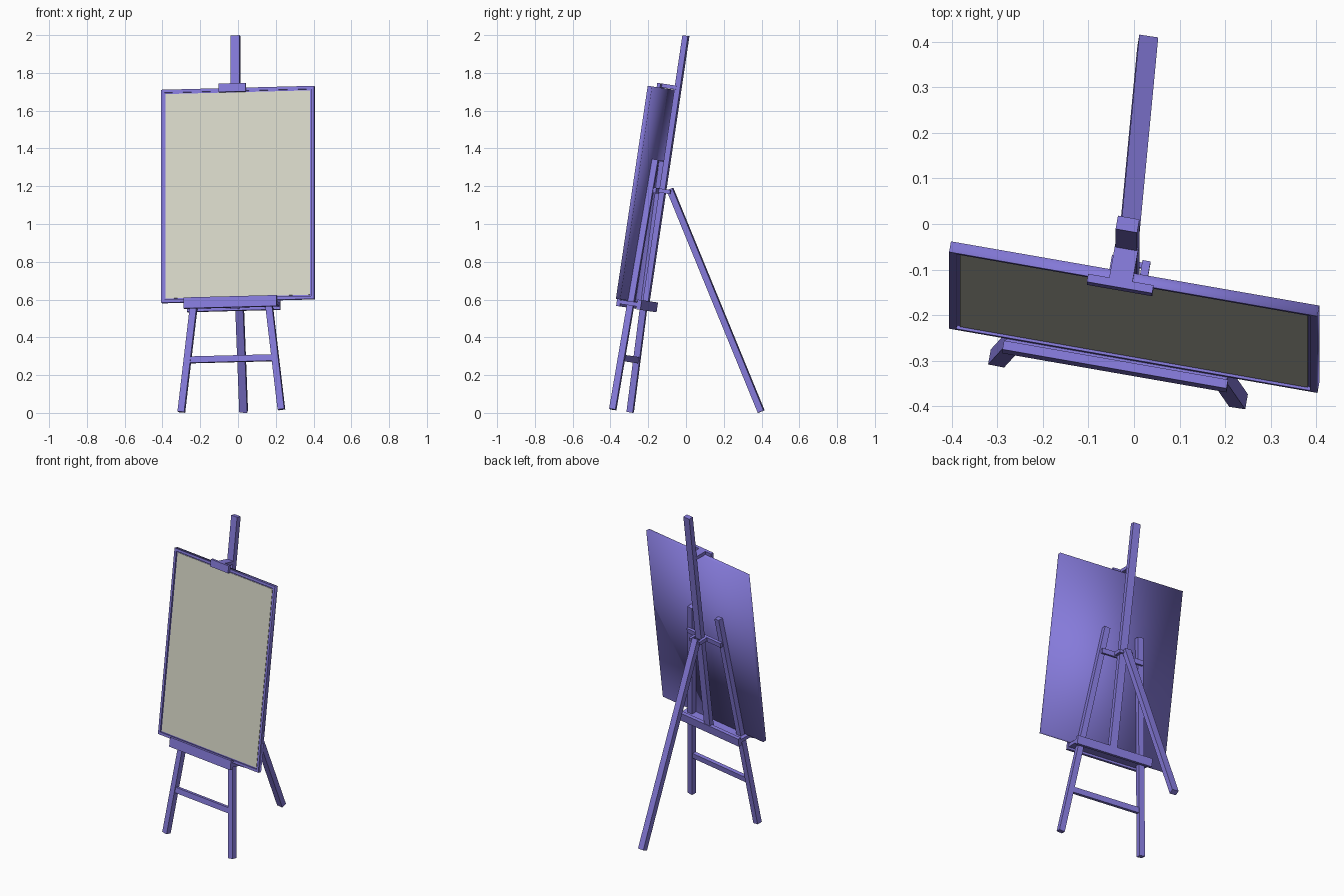
import bpy, bmesh
from math import radians
from mathutils import Matrix, Vector

if "Cube" in bpy.data.objects:
    bpy.data.objects.remove(bpy.data.objects["Cube"])

# Easel frame: turned 10 degrees, then leaned back
FRAME = (Matrix.Translation((-0.039, -0.346, 0.012))
         @ Matrix.Rotation(radians(-8.5), 4, 'X')
         @ Matrix.Rotation(radians(-10), 4, 'Z'))
CX = 0.016  # centre line of mast, clip and shelf


def material(name, rgb):
    m = bpy.data.materials.new(name)
    m.diffuse_color = (*rgb, 1)
    m.use_nodes = True
    m.node_tree.nodes["Principled BSDF"].inputs["Base Color"].default_value = m.diffuse_color
    return m


PURPLE = material("purple_wood", (0.235, 0.195, 0.70))
PALE = material("pale_canvas", (0.67, 0.67, 0.57))


def finish(name, bm, mat):
    me = bpy.data.meshes.new(name)
    bm.transform(FRAME)
    bmesh.ops.recalc_face_normals(bm, faces=bm.faces)
    bm.to_mesh(me)
    bm.free()
    me.materials.append(mat)
    ob = bpy.data.objects.new(name, me)
    bpy.context.collection.objects.link(ob)
    return ob


def box_mesh(lo, hi):
    lo, hi = Vector(lo), Vector(hi)
    bm = bmesh.new()
    bmesh.ops.create_cube(bm, size=1, matrix=Matrix.Translation((lo + hi) / 2)
                          @ Matrix.Diagonal((*(hi - lo), 1)))
    return bm


def box(name, lo, hi, mat=PURPLE):
    return finish(name, box_mesh(lo, hi), mat)


def beam(name, p, q, w, d):
    """Square-ended bar between two points of the easel frame."""
    p, q = Vector(p), Vector(q)
    z = (q - p).normalized()
    y = z.cross(Vector((1, 0, 0))).normalized()
    x = y.cross(z)
    rot = Matrix((x, y, z)).transposed().to_4x4()
    bm = bmesh.new()
    bmesh.ops.create_cube(bm, size=1, matrix=Matrix.Translation((p + q) / 2) @ rot
                          @ Matrix.Diagonal((w, d, (q - p).length, 1)))
    return finish(name, bm, PURPLE)


# Front legs, leaning towards each other
for side, s in (("left", -1), ("right", 1)):
    beam(f"front_leg_{side}", (0.003 + s * 0.269, 0.005, 0), (0.003 + s * 0.11, 0.005, 1.34), 0.036, 0.034)

# Mast
box("mast", (CX - 0.024, 0.037, 0.55), (CX + 0.024, 0.067, 2.014))

# Rear leg, given in world positions
inv = FRAME.inverted()
beam("rear_leg", inv @ Vector((0.030, 0.398, 0.007)), inv @ Vector((-0.016, -0.085, 1.185)), 0.042, 0.033)

# Cross bars between the front legs
box("lower_crossbar", (-0.235, -0.007, 0.261), (0.24, 0.017, 0.295))
box("upper_crossbar", (-0.135, 0.02, 1.165), (0.14, 0.038, 1.195))

# Hinge cheeks and pin holding the rear leg
for side, s in (("left", -1), ("right", 1)):
    x = CX + s * 0.034
    box(f"hinge_cheek_{side}", (x - 0.009, 0.02, 1.172), (x + 0.009, 0.1, 1.194))
box("hinge_pin", (CX - 0.03, 0.083, 1.177), (CX + 0.03, 0.095, 1.189))

# Shelf: front lip, tray and back bar
SX = 0.007
box("shelf_lip", (SX - 0.25, -0.062, 0.545), (SX + 0.25, -0.042, 0.603))
box("shelf_tray", (SX - 0.247, -0.05, 0.558), (SX + 0.247, 0.055, 0.58))
box("shelf_back_bar", (SX - 0.25, 0.048, 0.543), (SX + 0.25, 0.07, 0.595))

# Top clip: front plate and arm to the mast
box("clip_plate", (CX - 0.073, -0.05, 1.7), (CX + 0.073, -0.032, 1.745))
box("clip_arm", (CX - 0.026, -0.04, 1.724), (CX + 0.026, 0.045, 1.745))

# Picture frame with a recessed front
bm = box_mesh((-0.367, -0.034, 0.582), (0.455, -0.01, 1.722))
bm.normal_update()
front = min(bm.faces, key=lambda f: f.normal.y)
for f in bm.faces:
    f.smooth = f is not front
rim = bmesh.ops.inset_individual(bm, faces=[front], thickness=0.023)["faces"]
inner = bmesh.ops.extrude_face_region(bm, geom=[front])["geom"]
bmesh.ops.delete(bm, geom=[front], context='FACES_ONLY')
bmesh.ops.translate(bm, vec=(0, 0.008, 0), verts=[v for v in inner if isinstance(v, bmesh.types.BMVert)])
finish("picture_frame", bm, PURPLE)

# Canvas panel set into the frame
box("canvas_panel", (-0.344, -0.029, 0.605), (0.432, -0.024, 1.699), PALE)
